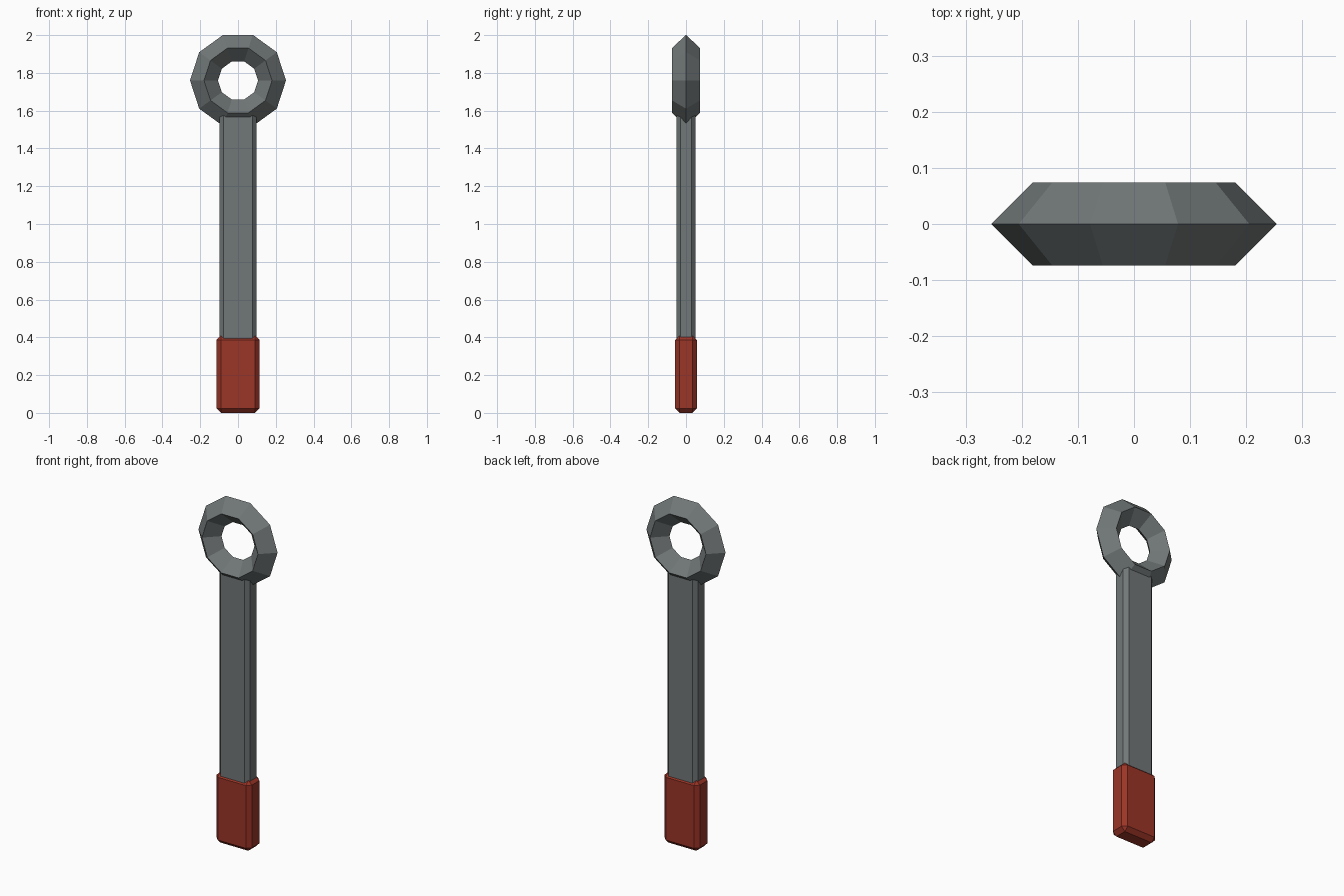
import bpy
from math import radians

if "Cube" in bpy.data.objects:
    bpy.data.objects.remove(bpy.data.objects["Cube"])


def material(name, colour):
    mat = bpy.data.materials.new(name)
    mat.diffuse_color = (*colour, 1)
    mat.use_nodes = True
    mat.node_tree.nodes["Principled BSDF"].inputs["Base Color"].default_value = mat.diffuse_color
    return mat


def bevelled_bar(name, half_x, half_y, z0, z1, chamfer, mat):
    """Box with a single-segment chamfer on every edge."""
    bpy.ops.mesh.primitive_cube_add(size=2, location=(0, 0, (z0 + z1) / 2))
    ob = bpy.context.object
    ob.name = name
    ob.scale = (half_x, half_y, (z1 - z0) / 2)
    bpy.ops.object.transform_apply(location=False, rotation=False, scale=True)
    mod = ob.modifiers.new("chamfer", 'BEVEL')
    mod.width = chamfer
    mod.segments = 1
    mod.limit_method = 'NONE'
    ob.data.materials.append(mat)
    return ob


steel = material("dark_steel", (0.165, 0.185, 0.185))
red = material("grip_red", (0.33, 0.035, 0.02))

# Steel shaft, running from inside the grip up into the ring
bevelled_bar("shaft", 0.097, 0.05, 0.36, 1.622, 0.021, steel)

# Red grip sleeve at the bottom
bevelled_bar("grip", 0.113, 0.057, 0.0, 0.41, 0.023, red)

# Ten-sided ring head with a diamond cross-section
bpy.ops.mesh.primitive_torus_add(
    major_segments=10, minor_segments=4,
    major_radius=0.18, minor_radius=0.074,
    location=(0, 0, 1.76), rotation=(radians(90), 0, 0))
ring = bpy.context.object
ring.name = "ring_head"
ring.data.shade_flat()
ring.data.materials.append(steel)
